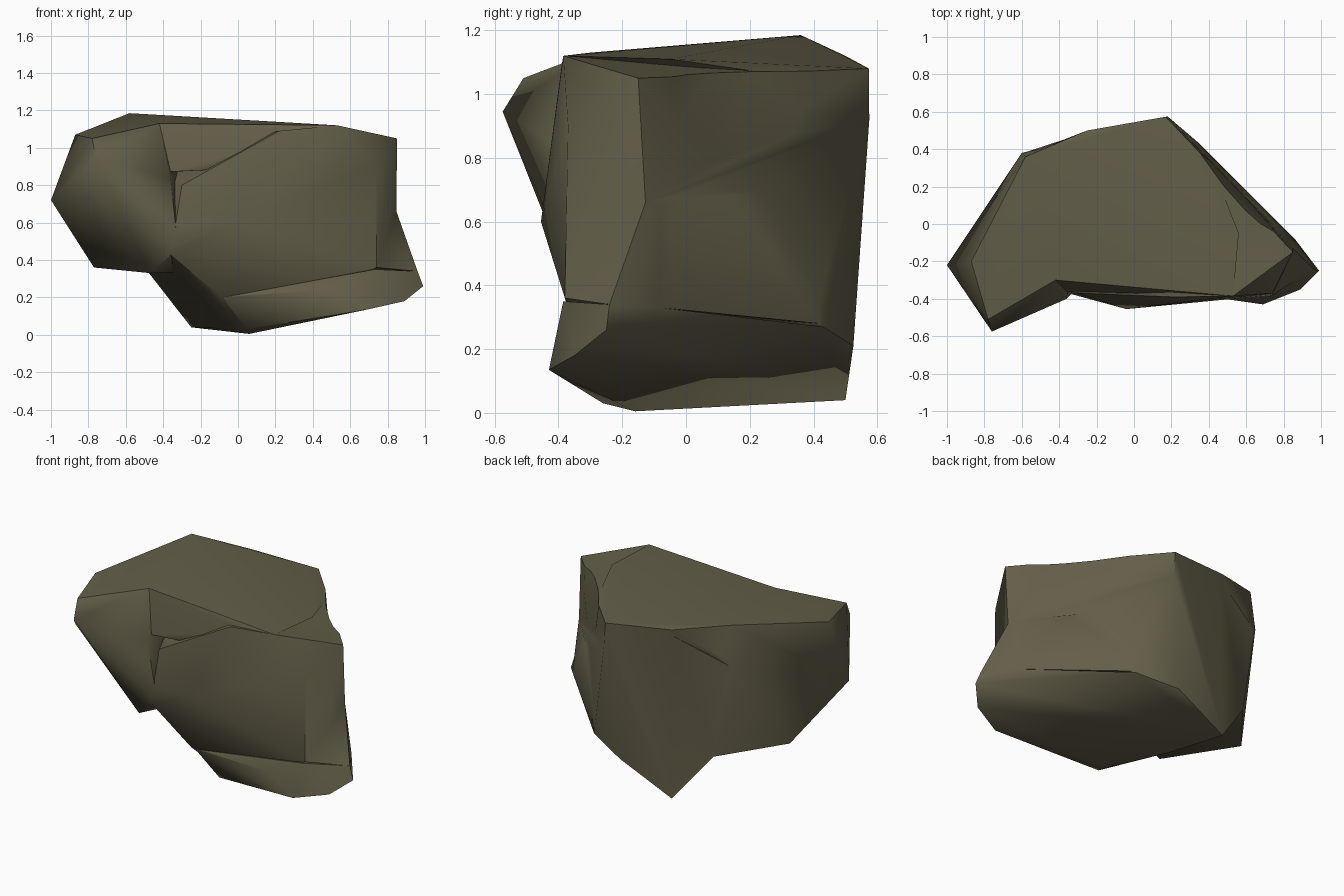
import bpy, bmesh, math

if "Cube" in bpy.data.objects:
    bpy.data.objects.remove(bpy.data.objects["Cube"])

stone = bpy.data.materials.new("olive_brown_stone")
stone.diffuse_color = (0.125, 0.112, 0.066, 1)
stone.use_nodes = True
stone.node_tree.nodes["Principled BSDF"].inputs["Base Color"].default_value = stone.diffuse_color


def chunk(name, points):
    """Faceted convex lump of stone spanned by a few corner points."""
    bm = bmesh.new()
    for p in points:
        bm.verts.new(p)
    bmesh.ops.convex_hull(bm, input=bm.verts[:])
    loose = [v for v in bm.verts if not v.link_faces]
    bmesh.ops.delete(bm, geom=loose, context='VERTS')
    bmesh.ops.recalc_face_normals(bm, faces=bm.faces[:])
    me = bpy.data.meshes.new(name)
    bm.to_mesh(me)
    bm.free()
    me.materials.append(stone)
    ob = bpy.data.objects.new(name, me)
    bpy.context.collection.objects.link(ob)
    return ob


# Main block: front panel, right side, back and underside
rock = chunk("rock", [
    (-.30, -.37, .80), (-.02, -.40, .86), (.22, -.39, 1.09), (.53, -.385, 1.12),
    (.45, .23, 1.06), (.17, .575, 1.08), (.18, .575, .92), (.85, -.15, 1.05),
    (.85, -.12, .66), (.74, -.37, .90), (.74, -.38, .36), (-.04, -.455, .60),
    (-.36, -.37, .43), (-.10, -.33, .21), (.10, .525, .21), (.35, .43, .27),
    (.06, -.16, .005), (-.25, .50, .04), (-.15, .17, .04), (-.25, .50, 1.08),
    (-.48, .42, .33), (-.58, .385, .93)])

# Skirt: lower right side flaring out to the foot
skirt = chunk("skirt", [
    (.84, -.12, .68), (.96, -.24, .34), (.86, -.08, .33), (.73, -.375, .37),
    (.36, .425, .28), (.35, .38, .72), (.62, .14, .68), (.3, 0, .3)])

# Foot: ledge sticking out at the lower right, and the sloping underside
foot = chunk("foot", [
    (.06, -.16, .005), (.05, -.26, .03), (.69, -.43, .135), (.89, -.35, .18),
    (.99, -.25, .26), (.96, -.24, .34), (.86, -.08, .33), (.73, -.385, .35),
    (.48, -.40, .24), (-.08, -.32, .20), (.35, .43, .27), (-.15, .17, .04),
    (.10, .525, .21), (-.25, .50, .04)])

# Left lobe: overhanging nose
lobe = chunk("lobe", [
    (-.58, .36, 1.185), (-.87, -.20, 1.07), (-.78, -.51, 1.05), (-.76, -.575, .945),
    (-1.0, -.22, .72), (-.77, .05, .36), (-.48, .41, .335), (-.47, -.33, .33),
    (-.36, -.40, .84), (-.42, -.30, 1.13), (-.60, .38, .93), (-.73, .12, .93),
    (-.25, .45, 1.10), (-.32, -.36, .45), (-.25, .10, .33)])

# Cap: flat top slab with a sloping front edge
cap = chunk("cap", [
    (-.58, .36, 1.185), (-.25, .50, 1.12), (.17, .575, 1.085), (.45, .23, 1.07),
    (.56, -.05, 1.11), (.53, -.385, 1.125), (-.42, -.30, 1.13),
    (-.37, -.36, .87), (0, -.34, .89), (-.58, .37, .95), (.15, .52, .92),
    (-.25, .46, .90)])

# Cutter for the shallow hollow high on the right rear side
hollow = chunk("hollow", [
    (.84, -.12, 1.3), (.22, .53, 1.3), (.57, .04, 1.3), (.85, -.06, .66),
    (.36, .42, .76), (.64, .13, .66), (1.1, .6, 1.3), (1.1, .6, .66)])

# Carve the hollow, then fuse the chunks into one rock
for part, op in ((hollow, 'DIFFERENCE'), (skirt, 'UNION'), (foot, 'UNION'),
                 (lobe, 'UNION'), (cap, 'UNION')):
    mod = rock.modifiers.new("fuse", 'BOOLEAN')
    mod.operation, mod.solver, mod.object = op, 'EXACT', part
    bpy.context.view_layer.objects.active = rock
    bpy.ops.object.modifier_apply(modifier=mod.name)
    bpy.data.objects.remove(part)

# Weld slivers and shade softly except across the sharp breaks
bm = bmesh.new()
bm.from_mesh(rock.data)
bmesh.ops.remove_doubles(bm, verts=bm.verts[:], dist=0.015)
bmesh.ops.triangulate(bm, faces=bm.faces[:])
bmesh.ops.recalc_face_normals(bm, faces=bm.faces[:])
bm.to_mesh(rock.data)
bm.free()
bpy.ops.object.select_all(action='DESELECT')
rock.select_set(True)
bpy.context.view_layer.objects.active = rock
bpy.ops.object.shade_smooth_by_angle(angle=math.radians(50))
